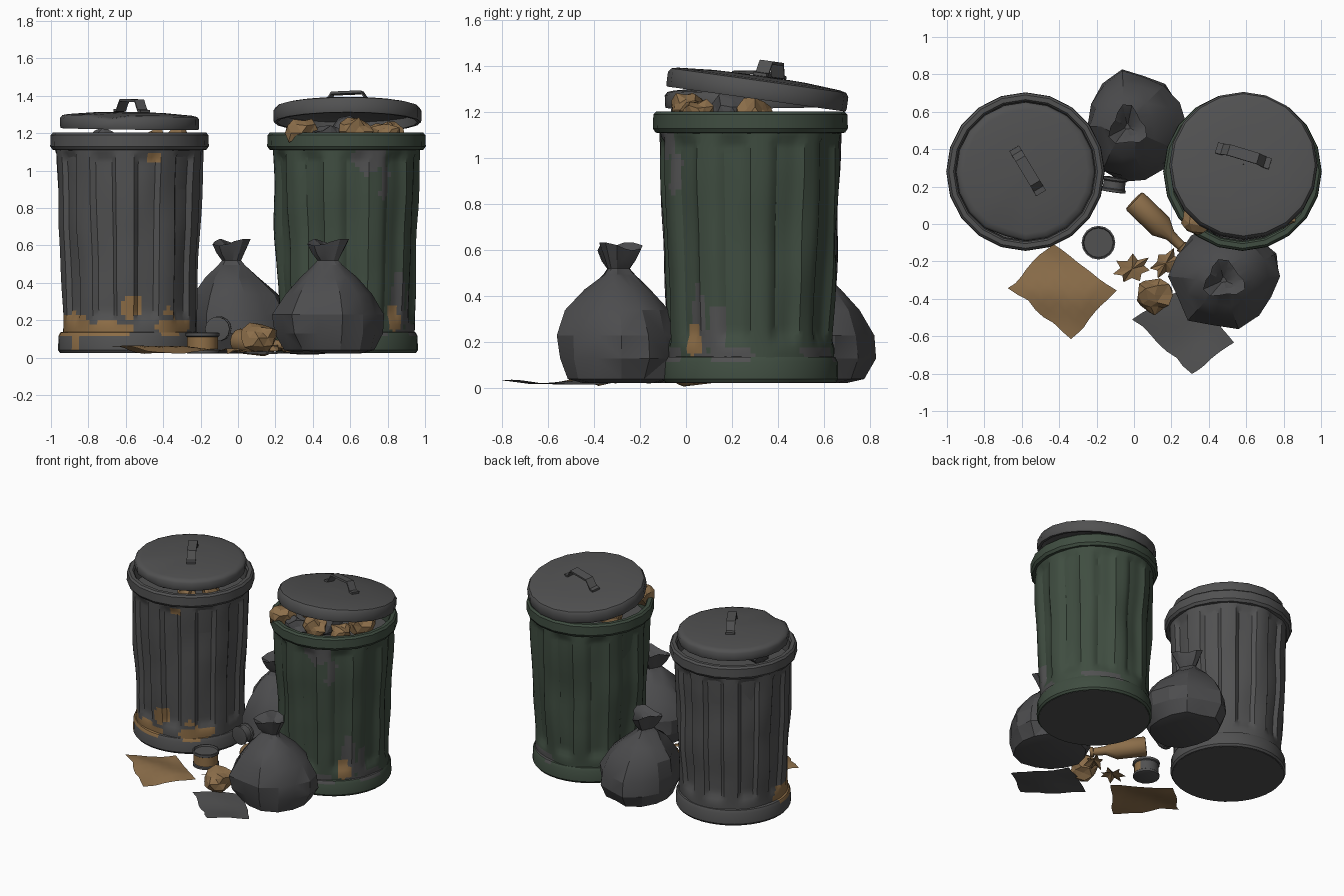
import bpy, bmesh, math, random
from mathutils import Vector, Matrix, noise

if "Cube" in bpy.data.objects:
    bpy.data.objects.remove(bpy.data.objects["Cube"])

random.seed(4)
TAU = 2 * math.pi


def mat(name, col):
    m = bpy.data.materials.new(name)
    m.diffuse_color = (*col, 1)
    m.use_nodes = True
    m.node_tree.nodes["Principled BSDF"].inputs["Base Color"].default_value = m.diffuse_color
    return m


GREY = mat("dark_metal", (0.082, 0.082, 0.083))
GREEN = mat("green_paint", (0.050, 0.074, 0.052))
RUST = mat("rust_brown", (0.27, 0.155, 0.062))
BAG = mat("bag_plastic", (0.072, 0.072, 0.075))
PAPER = mat("brown_paper", (0.26, 0.155, 0.068))


def finish(name, bm, mats, smooth=35, fix=True):
    if fix:
        bmesh.ops.recalc_face_normals(bm, faces=bm.faces[:])
    me = bpy.data.meshes.new(name)
    bm.to_mesh(me)
    bm.free()
    for m in mats:
        me.materials.append(m)
    if smooth:
        me.shade_smooth()
        me.set_sharp_from_angle(angle=math.radians(smooth))
    ob = bpy.data.objects.new(name, me)
    bpy.context.collection.objects.link(ob)
    return ob


def lathe(rows, n, warp=None, closed=False, caps=False):
    """Rings of (radius, z); warp(angle, r, z) returns a position."""
    bm = bmesh.new()
    rings = []
    for r, z in rows:
        ring = []
        for i in range(n):
            a = TAU * i / n
            p = warp(a, r, z) if warp else (r * math.cos(a), r * math.sin(a), z)
            ring.append(bm.verts.new(p))
        rings.append(ring)
    pairs = list(zip(rings, rings[1:])) + ([(rings[-1], rings[0])] if closed else [])
    for lo, hi in pairs:
        for i in range(n):
            j = (i + 1) % n
            bm.faces.new((lo[i], lo[j], hi[j], hi[i]))
    if caps:
        bm.faces.new(rings[0][::-1])
        bm.faces.new(rings[-1])
    return bm


def sstep(a, b, x):
    t = max(0, min(1, (x - a) / (b - a)))
    return t * t * (3 - 2 * t)


def paint(bm, patches):
    """Worn patches: (angle deg, z, half angle, half height, material index)."""
    for f in bm.faces:
        c = f.calc_center_median()
        ang = math.degrees(math.atan2(c.y, c.x))
        wob = 0.45 * noise.noise(c * 14)
        for pa, pz, ha, hz, idx in patches:
            d = (ang - pa + 180) % 360 - 180
            if (d / ha) ** 2 + ((c.z - pz) / hz) ** 2 < 1 + wob * 1.6:
                f.material_index = idx


def bin_(name, x, y, main, patches, seed):
    mats = [main, GREY, RUST]

    # fluted body with soft dents
    def wall(a, r, z):
        flute = sstep(-0.35, 0.35, math.cos(10 * a + seed))
        fade = sstep(0.17, 0.25, z) * (1 - sstep(1.06, 1.11, z))
        r -= 0.024 * flute * fade
        r += 0.016 * noise.noise(Vector((2 * math.cos(a), 2 * math.sin(a), 3 * z + seed * 5)))
        return (r * math.cos(a), r * math.sin(a), z)
    rows = [(0.362 + 0.032 * sstep(0.1, 1.15, 0.1 + i * 0.0255), 0.1 + i * 0.0255) for i in range(41)]
    bm = lathe(rows, 100, wall)
    paint(bm, patches)
    body = finish(name + "_body", bm, mats, 30)
    # rolled top rim, with the inner wall below it
    rim = [(0.36, 0.9), (0.375, 1.12), (0.375, 1.19), (0.385, 1.203), (0.41, 1.203),
           (0.422, 1.19), (0.424, 1.13), (0.412, 1.112), (0.385, 1.108)]
    top = finish(name + "_rim", lathe(rim, 20), [main])
    # base band
    bm = lathe([(0.34, 0.025), (0.372, 0.026), (0.382, 0.04), (0.38, 0.115), (0.37, 0.135), (0.345, 0.14)], 40)
    paint(bm, [p for p in patches if p[1] < 0.17])
    base = finish(name + "_base_band", bm, mats)
    floor = finish(name + "_floor", lathe([(0.365, 0.024), (0.365, 0.034)], 40, caps=True), [GREY])
    fill = finish(name + "_fill", lathe([(0.37, 1.06), (0.37, 1.07)], 20, caps=True), [GREY])
    for o in (body, top, base, floor, fill):
        o.location = (x, y, 0)


def lid(name, loc, r, h, tilt, handle_dir, handle_len, hoff, dent=None):
    rows = [(r - 0.022, 0.0), (r - 0.004, 0.0), (r, 0.012), (r, h * 0.72), (r - 0.012, h * 0.92),
            (r - 0.04, h), (r * 0.5, h + 0.012), (0.002, h + 0.016),
            (0.002, h - 0.004), (r - 0.05, h - 0.018), (r - 0.022, h * 0.6)]

    def warp(a, rr, z):
        if dent is not None and abs((math.degrees(a) - dent + 180) % 360 - 180) < 9 and rr > r - 0.045:
            z -= 0.015 if z > h * 0.7 else 0
            rr -= 0.012
        return (rr * math.cos(a), rr * math.sin(a), z)
    top = finish(name, lathe(rows, 20, warp, closed=True), [GREY], 40)
    # strap handle: a flat bar bent into an arch
    L, t, w = handle_len / 2, 0.014, 0.03
    path = [(-L, 0.006), (-L * 0.8, 0.008), (-L * 0.55, 0.062), (L * 0.55, 0.062), (L * 0.8, 0.008), (L, 0.006)]
    bm = bmesh.new()
    secs = [[bm.verts.new((px, sy * w, h + 0.008 + pz + dz)) for sy, dz in ((-1, 0), (1, 0), (1, t), (-1, t))]
            for px, pz in path]
    for s, e in zip(secs, secs[1:]):
        for i in range(4):
            bm.faces.new((s[i], s[(i + 1) % 4], e[(i + 1) % 4], e[i]))
    bm.faces.new(secs[0])
    bm.faces.new(secs[-1])
    bm.transform(Matrix.Translation((hoff[0], hoff[1], 0)) @ Matrix.Rotation(math.radians(handle_dir), 4, 'Z'))
    handle = finish(name + "_handle", bm, [GREY], 0)
    for o in (top, handle):
        o.location = loc
        o.rotation_euler = [math.radians(v) for v in tilt]


def bag(name, c, rx, ry, neck, seed):
    """Tied sack: lumpy body, pinched neck, ruffled top."""
    rows = [(0.6, 0.022), (0.86, 0.04), (1.0, 0.13), (0.98, 0.23), (0.82, 0.34), (0.55, 0.43), (0.25, 0.495),
            (0.18, 0.52), (0.28, 0.57), (0.36, 0.618), (0.2, 0.59), (0.05, 0.54)]

    def warp(a, r, z):
        k = sstep(0.25, 0.5, z)
        cx, cy = c[0] + (neck[0] - c[0]) * k, c[1] + (neck[1] - c[1]) * k
        n = noise.noise(Vector((1.6 * math.cos(a), 1.6 * math.sin(a), 5 * z + seed)))
        if z < 0.48:
            r *= 1 + 0.16 * n + 0.03 * math.cos(6 * a + seed)
        else:
            r *= 1 + 0.22 * math.cos(3 * a + seed)
            z += 0.018 * math.cos(2 * a + seed) if z > 0.56 else 0
        return (cx + rx * r * math.cos(a), cy + ry * r * math.sin(a), z)
    bm = lathe(rows, 14, warp, caps=True)
    bmesh.ops.triangulate(bm, faces=bm.faces[:])
    finish(name, bm, [BAG], 24)


def sheet(name, corners, m, z0, amp, seed):
    """Wavy torn sheet between four corners."""
    bm = bmesh.new()
    a, b, c, d = [Vector((*p, 0)) for p in corners]
    n = 7
    g = []
    for i in range(n + 1):
        for j in range(n + 1):
            u, v = i / n, j / n
            p = a.lerp(b, u).lerp(d.lerp(c, u), v)
            q = Vector((p.x * 4, p.y * 4, seed))
            p += Vector((noise.noise(q * 2), noise.noise(q * 2 + Vector((9, 0, 0))), 0)) * 0.022
            p.z = max(0.002, z0 + amp * noise.noise(q))
            g.append(bm.verts.new(p))
    for i in range(n):
        for j in range(n):
            k = i * (n + 1) + j
            bm.faces.new((g[k], g[k + n + 1], g[k + n + 2], g[k + 1]))
    finish(name, bm, [m], 25)


def crumple(name, loc, size, m):
    bm = bmesh.new()
    bmesh.ops.create_icosphere(bm, subdivisions=2, radius=1)
    for v in bm.verts:
        v.co *= random.uniform(0.68, 1.1)
        v.co = Vector([s * q for s, q in zip(size, v.co)])
    finish(name, bm, [m], 0).location = loc


def scrap(name, loc, rx, ry, ang, points):
    """Jagged torn scrap, slightly cupped."""
    bm = bmesh.new()
    hub = bm.verts.new((0, 0, 0.02))
    ring = []
    for i in range(points * 2):
        a = TAU * i / (points * 2)
        k = random.uniform(0.85, 1.05) if i % 2 else 0.6
        ring.append(bm.verts.new((rx * k * math.cos(a), ry * k * math.sin(a), random.uniform(-0.015, 0.02))))
    for i in range(len(ring)):
        bm.faces.new((hub, ring[i], ring[(i + 1) % len(ring)]))
    o = finish(name, bm, [PAPER], 0)
    o.location, o.rotation_euler = loc, (0, 0, math.radians(ang))


# two bins
bin_("grey_bin", -0.58, 0.28, GREY, [
    (205, 0.16, 32, 0.08, 2), (245, 0.145, 30, 0.045, 2), (272, 0.275, 8, 0.065, 2),
    (310, 0.165, 22, 0.045, 2), (304, 0.25, 4, 0.03, 2), (289, 1.07, 5, 0.035, 2)], 0.6)
bin_("green_bin", 0.58, 0.28, GREEN, [
    (290, 1.06, 16, 0.075, 1), (302, 0.98, 6, 0.07, 1), (322, 0.27, 8, 0.17, 1), (336, 0.25, 7, 0.11, 1),
    (345, 0.14, 20, 0.03, 1), (292, 0.15, 12, 0.04, 1), (300, 0.88, 5, 0.04, 1), (60, 0.15, 25, 0.03, 1),
    (316, 0.2, 8, 0.07, 2)], 2.1)

# lids: one nearly seated, one propped open on rubbish
lid("grey_bin_lid", (-0.58, 0.28, 1.222), 0.372, 0.076, (0.5, 0.8, 0), -59, 0.28, (0.01, 0.005), 250)
lid("green_bin_lid", (0.585, 0.305, 1.258), 0.396, 0.088, (-8, 0, 0), -17, 0.3, (0.0, 0.045))

# rubbish under the lids
for i, (x, y, z, s, m) in enumerate([
        (0.34, 0.03, 1.2, 0.1, PAPER), (0.63, 0.0, 1.21, 0.095, PAPER), (0.8, 0.05, 1.19, 0.09, PAPER),
        (0.48, 0.0, 1.17, 0.09, BAG), (0.78, 0.3, 1.18, 0.11, PAPER), (0.6, 0.2, 1.18, 0.13, BAG),
        (0.4, 0.32, 1.15, 0.1, PAPER), (-0.32, 0.14, 1.17, 0.07, PAPER), (-0.44, 0.03, 1.17, 0.065, PAPER),
        (-0.72, 0.2, 1.14, 0.1, BAG)]):
    crumple(f"bin_rubbish_{i}", (x, y, z), (s, s * 0.85, s * 0.85), m)

# rubbish bags
bag("front_bag", (0.49, -0.28), 0.285, 0.265, (0.48, -0.3), 1.3)
bag("back_bag", (0.0, 0.52), 0.26, 0.285, (-0.035, 0.52), 7.7)

# loose sheets and scraps
sheet("brown_sheet", [(-0.43, -0.1), (-0.1, -0.36), (-0.34, -0.62), (-0.67, -0.34)], PAPER, 0.035, 0.05, 2)
sheet("grey_sheet", [(-0.01, -0.51), (0.28, -0.33), (0.54, -0.64), (0.31, -0.8)], GREY, 0.028, 0.02, 6)
scrap("torn_scrap_left", (-0.01, -0.24, 0.03), 0.11, 0.08, 15, 7)
scrap("torn_scrap_right", (0.17, -0.21, 0.05), 0.1, 0.07, 40, 6)
crumple("paper_ball", (0.11, -0.38, 0.105), (0.105, 0.105, 0.09), PAPER)

# bottle lying on the ground, neck towards the front bag
bottle = finish("bottle", lathe([(0.06, 0), (0.066, 0.01), (0.066, 0.2), (0.03, 0.27), (0.026, 0.35), (0.033, 0.352),
                                 (0.033, 0.375)], 12, caps=True), [PAPER])
bottle.location = (0.0, 0.125, 0.09)
bottle.rotation_euler = Vector((0.26, -0.25, -0.03)).to_track_quat('Z', 'Y').to_euler()

# upright tin with a rusty middle, and a crushed tin on its side
bm = lathe([(0.08, 0.022), (0.088, 0.025), (0.088, 0.04), (0.082, 0.045), (0.082, 0.11), (0.09, 0.115), (0.09, 0.132),
            (0.082, 0.134), (0.078, 0.122)], 16, caps=True)
for f in bm.faces:
    c = f.calc_center_median()
    f.material_index = int(0.045 < c.z < 0.112 and c.y < 0.02 and c.xy.length > 0.05)
finish("upright_tin", bm, [GREY, RUST]).location = (-0.19, -0.1, 0)
tin = finish("fallen_tin", lathe([(0.055, 0), (0.066, 0.004), (0.066, 0.015), (0.058, 0.022), (0.06, 0.06),
                                  (0.066, 0.065), (0.066, 0.078), (0.056, 0.08)], 14, caps=True), [GREY])
tin.location = (-0.1, 0.25, 0.155)
tin.rotation_euler = (math.radians(92), 0, math.radians(-8))
